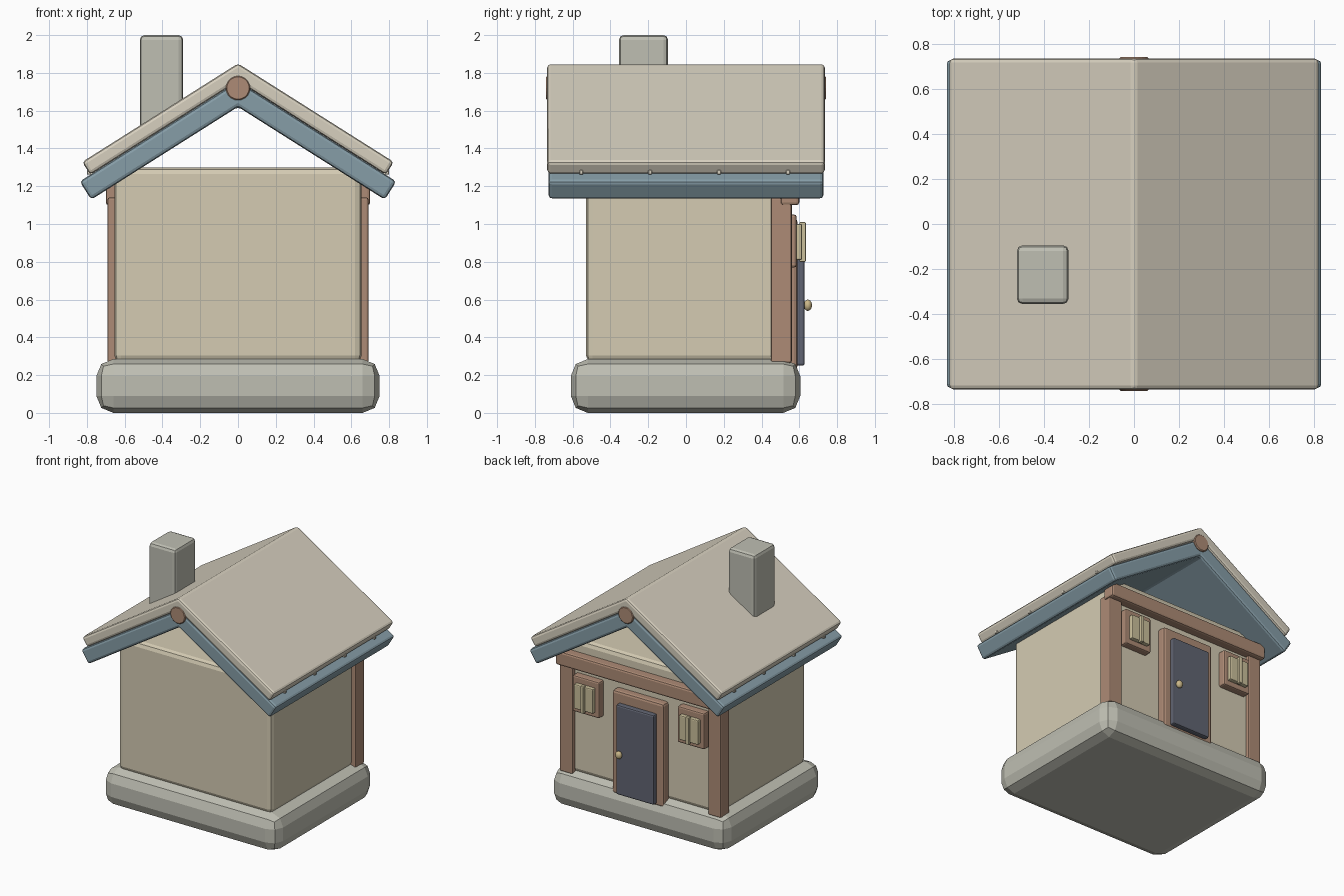
import bpy
from math import radians, sin, cos, tan, pi

if "Cube" in bpy.data.objects:
    bpy.data.objects.remove(bpy.data.objects["Cube"])


def material(name, r, g, b):
    m = bpy.data.materials.new(name)
    m.diffuse_color = (r, g, b, 1)
    m.use_nodes = True
    m.node_tree.nodes["Principled BSDF"].inputs["Base Color"].default_value = m.diffuse_color
    return m


STONE = material("stone", 0.52, 0.52, 0.45)
PLASTER = material("plaster", 0.66, 0.60, 0.45)
SHINGLE = material("roof_cream", 0.68, 0.63, 0.52)
BLUE = material("blue_board", 0.24, 0.34, 0.39)
WOOD = material("wood", 0.42, 0.26, 0.18)
DARK = material("door_slate", 0.12, 0.13, 0.17)
PANE = material("window_cream", 0.60, 0.53, 0.33)
BRASS = material("brass", 0.60, 0.48, 0.25)


def finish(ob, name, mat, bevel=0, segments=2):
    ob.name = name
    ob.data.materials.append(mat)
    if bevel:
        mod = ob.modifiers.new("bevel", "BEVEL")
        mod.width = bevel
        mod.segments = segments
        mod.limit_method = "ANGLE"
        mod.angle_limit = radians(25)
    return ob


def box(name, x, y, z, mat, bevel=0.01, segments=2):
    """Bevelled box from (min, max) ranges."""
    bpy.ops.mesh.primitive_cube_add(size=1)
    ob = bpy.context.object
    for v in ob.data.vertices:
        v.co = [r[0] if c < 0 else r[1] for c, r in zip(v.co, (x, y, z))]
    return finish(ob, name, mat, bevel, segments)


def chevron(name, apex, eave_x, thick, half_y, mat):
    """Folded roof layer: gable profile extruded along y."""
    a = radians(32.3)
    eave_z = apex - eave_x * tan(a)
    low_x, low_z = eave_x - thick * sin(a), eave_z - thick * cos(a)
    prof = [(0, apex), (eave_x, eave_z), (low_x, low_z), (0, apex - thick / cos(a)),
            (-low_x, low_z), (-eave_x, eave_z)]
    n = len(prof)
    verts = [(x, y, z) for y in (-half_y, half_y) for x, z in prof]
    faces = [(i, i + n, (i + 1) % n + n, (i + 1) % n) for i in range(n)]
    # two quads per gable end, meeting at the ridge
    faces += [(0, 1, 2, 3), (0, 3, 4, 5), (n + 3, n + 2, n + 1, n), (n + 5, n + 4, n + 3, n)]
    me = bpy.data.meshes.new(name)
    me.from_pydata(verts, [], [tuple(reversed(f)) if k < n else f for k, f in enumerate(faces)])
    ob = bpy.data.objects.new(name, me)
    bpy.context.collection.objects.link(ob)
    bpy.context.view_layer.objects.active = ob
    bpy.ops.object.select_all(action="DESELECT")
    ob.select_set(True)
    bpy.ops.object.mode_set(mode="EDIT")
    bpy.ops.mesh.select_all(action="SELECT")
    bpy.ops.mesh.normals_make_consistent(inside=False)
    bpy.ops.object.mode_set(mode="OBJECT")
    return finish(ob, name, mat, 0.018)


# Body
box("foundation", (-0.75, 0.75), (-0.61, 0.605), (0, 0.285), STONE, 0.09)
box("walls", (-0.655, 0.655), (-0.53, 0.53), (0.27, 1.30), PLASTER, 0.035)

# Roof: cream covering over blue boards, ridge pole and chimney
chevron("roof_covering", 1.85, 0.825, 0.08, 0.735, SHINGLE)
chevron("roof_boards", 1.755, 0.838, 0.114, 0.728, BLUE)
bpy.ops.mesh.primitive_cylinder_add(vertices=20, radius=0.065, depth=1.48,
                                    location=(0, 0, 1.72), rotation=(pi / 2, 0, 0))
finish(bpy.context.object, "ridge_pole", WOOD, 0.006, 1)
box("chimney", (-0.52, -0.29), (-0.355, -0.095), (1.46, 2.0), STONE, 0.025)

# Timber frame on the door side
box("lintel_beam", (-0.70, 0.70), (0.50, 0.60), (1.10, 1.21), WOOD, 0.015)
for s, side in ((-1, "left"), (1, "right")):
    xs = sorted((s * 0.58, s * 0.69))
    box(f"{side}_post", xs, (0.45, 0.56), (0.265, 1.14), WOOD)

    # Windows
    c = s * 0.45
    box(f"{side}_window_frame", (c - 0.115, c + 0.115), (0.50, 0.585), (0.77, 1.05), WOOD, 0.012)
    box(f"{side}_window_pane", (c - 0.082, c + 0.082), (0.57, 0.615), (0.81, 1.00), PANE, 0.008)
    box(f"{side}_window_mullion", (c - 0.014, c + 0.014), (0.60, 0.634), (0.80, 1.01), PANE, 0.005)

    # Roof pegs between the two roof layers
    for i in range(4):
        y = -0.555 + i * 0.365
        xs = sorted((s * 0.76, s * 0.80))
        box(f"{side}_roof_peg_{i}", xs, (y - 0.01, y + 0.01), (1.262, 1.285), SHINGLE, 0.003, 1)

# Door
box("door_frame", (-0.22, 0.22), (0.50, 0.59), (0.23, 1.03), WOOD, 0.018)
box("door", (-0.162, 0.162), (0.57, 0.628), (0.25, 0.945), DARK, 0.012)
bpy.ops.mesh.primitive_uv_sphere_add(segments=16, ring_count=10, radius=1, location=(0.125, 0.645, 0.57))
knob = finish(bpy.context.object, "door_knob", BRASS)
knob.scale = (0.026, 0.022, 0.03)
bpy.ops.object.shade_smooth()
